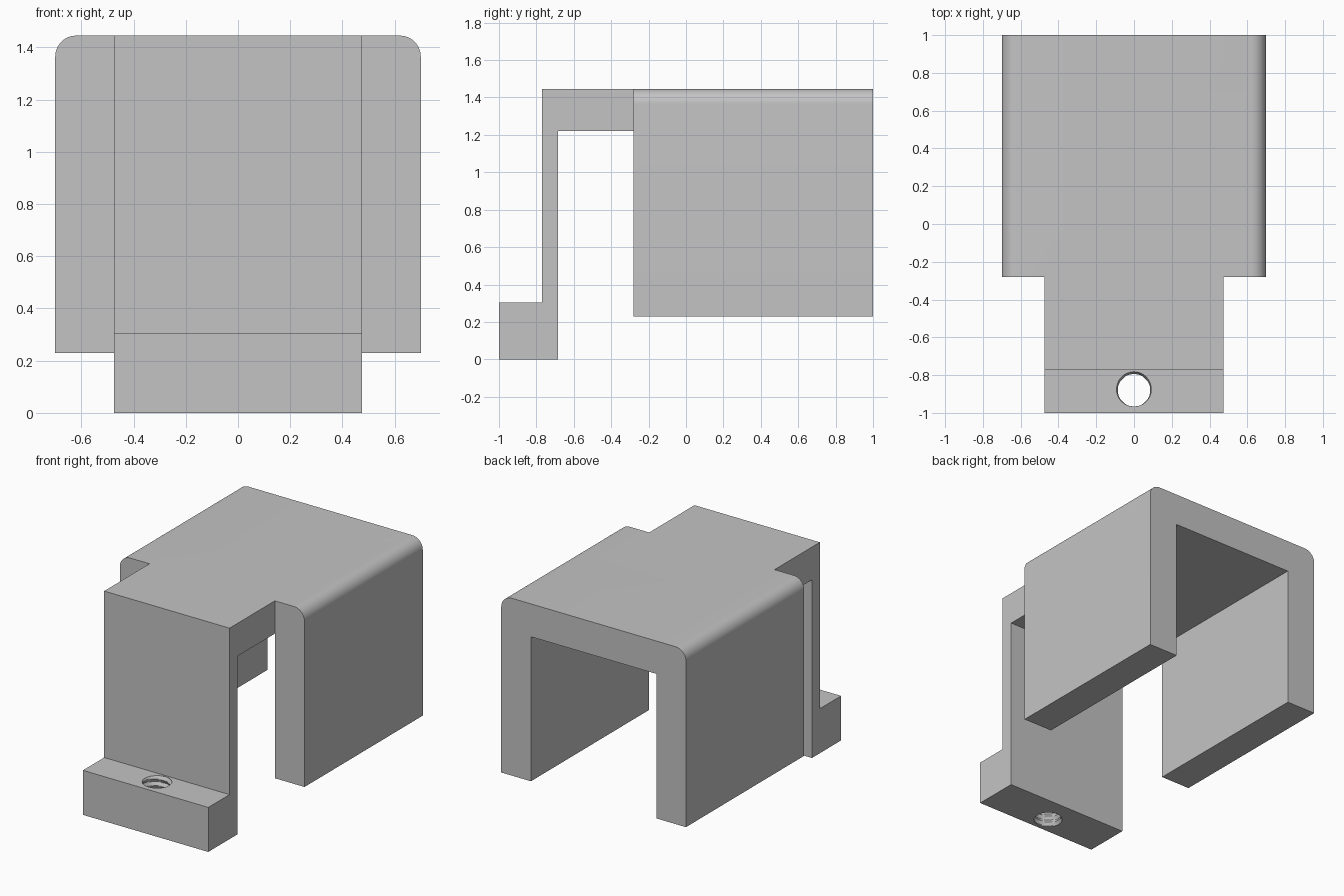
import bpy, bmesh, math

if "Cube" in bpy.data.objects:
    bpy.data.objects.remove(bpy.data.objects["Cube"])

grey = bpy.data.materials.new("plain grey")
grey.use_nodes = True
grey.diffuse_color = (0.55, 0.55, 0.55, 1)
grey.node_tree.nodes["Principled BSDF"].inputs["Base Color"].default_value = grey.diffuse_color

HEIGHT, ROOF_Z, HALF_W, INNER = 1.445, 1.22, 0.70, 0.475
STEP_Y, HOLE_Y, FOOT_TOP = -0.28, -0.88, 0.305


def finish(bm, name):
    bmesh.ops.recalc_face_normals(bm, faces=bm.faces)
    mesh = bpy.data.meshes.new(name)
    bm.to_mesh(mesh)
    bm.free()
    mesh.materials.append(grey)
    obj = bpy.data.objects.new(name, mesh)
    bpy.context.collection.objects.link(obj)
    return obj


def extrude_profile(name, points, place, start, end):
    """Extrude a closed 2D profile; place(u, v, d) maps it into space."""
    bm = bmesh.new()
    a, b = ([bm.verts.new(place(u, v, d)) for u, v in points] for d in (start, end))
    bm.faces.new(a)
    bm.faces.new(b[::-1])
    for i in range(len(points)):
        j = (i + 1) % len(points)
        bm.faces.new((a[i], b[i], b[j], a[j]))
    return finish(bm, name)


def boolean(target, cutter, operation):
    mod = target.modifiers.new(operation.lower(), 'BOOLEAN')
    mod.object, mod.operation, mod.solver = cutter, operation, 'EXACT'
    bpy.context.view_layer.objects.active = target
    bpy.ops.object.modifier_apply(modifier=mod.name)
    bpy.data.objects.remove(cutter)


# Arched cover with rounded upper corners
R, WALL_Z = 0.08, 0.23
half = [(INNER, ROOF_Z), (INNER, WALL_Z), (HALF_W, WALL_Z)]
for i in range(13):
    t = math.radians(90 * i / 12)
    half.append((HALF_W - R + R * math.cos(t), HEIGHT - R + R * math.sin(t)))
arch = half + [(-x, z) for x, z in reversed(half)]
cover = extrude_profile("clamp_cover", arch, lambda x, z, y: (x, y, z), STEP_Y, 1)

# Front tongue, hanging plate and foot
side = [(STEP_Y, HEIGHT), (-0.77, HEIGHT), (-0.77, FOOT_TOP), (-1, FOOT_TOP),
        (-1, 0), (-0.685, 0), (-0.685, ROOF_Z), (STEP_Y, ROOF_Z)]
bracket = extrude_profile("front_bracket", side, lambda y, z, x: (x, y, z), -INNER, INNER)
boolean(cover, bracket, 'UNION')

# Merge the flat faces left by the join
bm = bmesh.new()
bm.from_mesh(cover.data)
bmesh.ops.remove_doubles(bm, verts=bm.verts, dist=0.0005)
bmesh.ops.dissolve_limit(bm, angle_limit=math.radians(1), verts=bm.verts, edges=bm.edges)
bm.to_mesh(cover.data)
bm.free()

# Threaded screw hole through the foot
SEG, PITCH, STEPS = 48, 0.045, 8
bm = bmesh.new()
rows = []
for k in range(-STEPS, int(FOOT_TOP / PITCH * STEPS) + STEPS):
    ring = []
    for i in range(SEG):
        turn = (k / STEPS - i / SEG) % 1
        r = 0.085 + 0.014 * (1 - abs(2 * turn - 1))
        a = math.tau * i / SEG
        ring.append(bm.verts.new((r * math.cos(a), HOLE_Y + r * math.sin(a), k * PITCH / STEPS)))
    rows.append(ring)
for low, high in zip(rows, rows[1:]):
    for i in range(SEG):
        j = (i + 1) % SEG
        bm.faces.new((low[i], low[j], high[j], high[i]))
bm.faces.new(rows[0])
bm.faces.new(rows[-1])
thread = finish(bm, "thread_cutter")
thread.hide_render = True
boolean(cover, thread, 'DIFFERENCE')

bpy.ops.object.select_all(action='DESELECT')
cover.select_set(True)
bpy.context.view_layer.objects.active = cover
bpy.ops.object.shade_smooth_by_angle(angle=math.radians(30))
